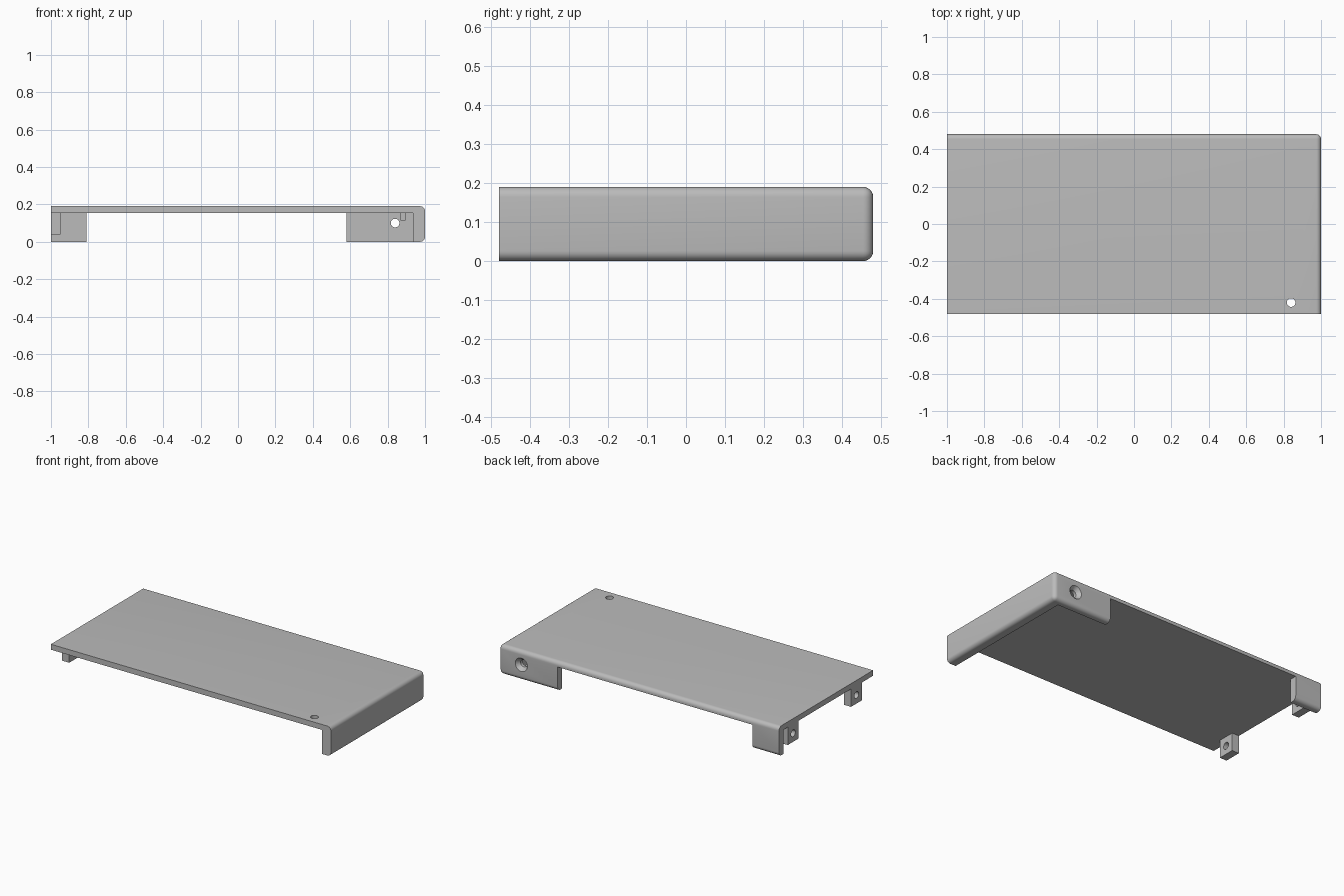
import bpy
import bmesh
from math import radians
from mathutils import Matrix, Vector

if "Cube" in bpy.data.objects:
    bpy.data.objects.remove(bpy.data.objects["Cube"], do_unlink=True)

grey = bpy.data.materials.new("plain grey")
grey.use_nodes = True
grey.diffuse_color = (0.5, 0.5, 0.5, 1)
grey.node_tree.nodes["Principled BSDF"].inputs["Base Color"].default_value = (0.5, 0.5, 0.5, 1)

TOP, UNDER = 0.19, 0.155      # lid top and underside
SIDE, BACK = 0.935, 0.435     # inner faces of the side and back walls
HALF_Y = 0.48
ROUND = 0.026


def finish(bm, name):
    mesh = bpy.data.meshes.new(name)
    bm.to_mesh(mesh)
    bm.free()
    mesh.materials.append(grey)
    obj = bpy.data.objects.new(name, mesh)
    bpy.context.collection.objects.link(obj)
    return obj


def box(name, low, high, bevel_rule=None):
    bm = bmesh.new()
    low, high = Vector(low), Vector(high)
    bmesh.ops.create_cube(bm, size=1)
    for v in bm.verts:
        v.co = (low + high) / 2 + v.co * (high - low)
    if bevel_rule:
        edges = [e for e in bm.edges if bevel_rule(*(v.co for v in e.verts))]
        bmesh.ops.bevel(bm, geom=edges, offset=ROUND, segments=6, profile=0.5, affect='EDGES')
    return finish(bm, name)


def cylinder(name, centre, axis, depth, radius, end_radius=None):
    bm = bmesh.new()
    turn = Vector((0, 0, 1)).rotation_difference(Vector(axis)).to_matrix().to_4x4()
    bmesh.ops.create_cone(bm, cap_ends=True, segments=32, radius1=radius,
                          radius2=end_radius or radius, depth=depth,
                          matrix=Matrix.Translation(centre) @ turn)
    return finish(bm, name)


def cut(obj, *cutters):
    bpy.context.view_layer.objects.active = obj
    for cutter in cutters:
        mod = obj.modifiers.new("cut", 'BOOLEAN')
        mod.operation = 'DIFFERENCE'
        mod.solver = 'EXACT'
        mod.object = cutter
        bpy.ops.object.modifier_apply(modifier=mod.name)
        bpy.data.objects.remove(cutter, do_unlink=True)


def smooth(obj):
    bpy.ops.object.select_all(action='DESELECT')
    obj.select_set(True)
    bpy.context.view_layer.objects.active = obj
    bpy.ops.object.shade_smooth_by_angle(angle=radians(30))


# Rounded edges belong to the closed side and back; the open ends stay sharp
def outer_edge(a, b):
    return ((a.x > 0.9 and b.x > 0.9) or (a.y > 0.4 and b.y > 0.4)) \
        and not (a.y < 0 and b.y < 0) and not (a.x < 0 and b.x < 0)


# Cover shell: lid, side wall and two back wall panels
shell = box("cover_shell", (-1, -HALF_Y, 0), (1, HALF_Y, TOP), outer_edge)
cut(shell,
    box("inside_cutter", (-2, -2, -1), (SIDE, BACK, UNDER)),
    box("back_gap_cutter", (-0.81, 0.3, -1), (0.58, 2, UNDER)),
    cylinder("lid_hole_cutter", (0.84, -0.42, TOP), (0, 0, 1), 0.3, 0.023),
    cylinder("back_hole_cutter", (0.84, HALF_Y, 0.1), (0, 1, 0), 0.3, 0.023),
    cylinder("countersink_cutter", (0.84, HALF_Y - 0.01, 0.1), (0, 1, 0), 0.03, 0.023, 0.047))
smooth(shell)

# Screw tabs under the open end
for name, y in (("front_tab", -0.31), ("back_tab", 0.335)):
    tab = box(name, (-1, y - 0.055, 0.04), (-0.95, y + 0.055, UNDER))
    cut(tab, cylinder("tab_hole_cutter", (-0.975, y, 0.095), (1, 0, 0), 0.2, 0.022))
    smooth(tab)

# Small locating rib under the lid beside the side wall
box("locating_rib", (0.87, -0.3, 0.115), (0.895, 0.3, UNDER))
